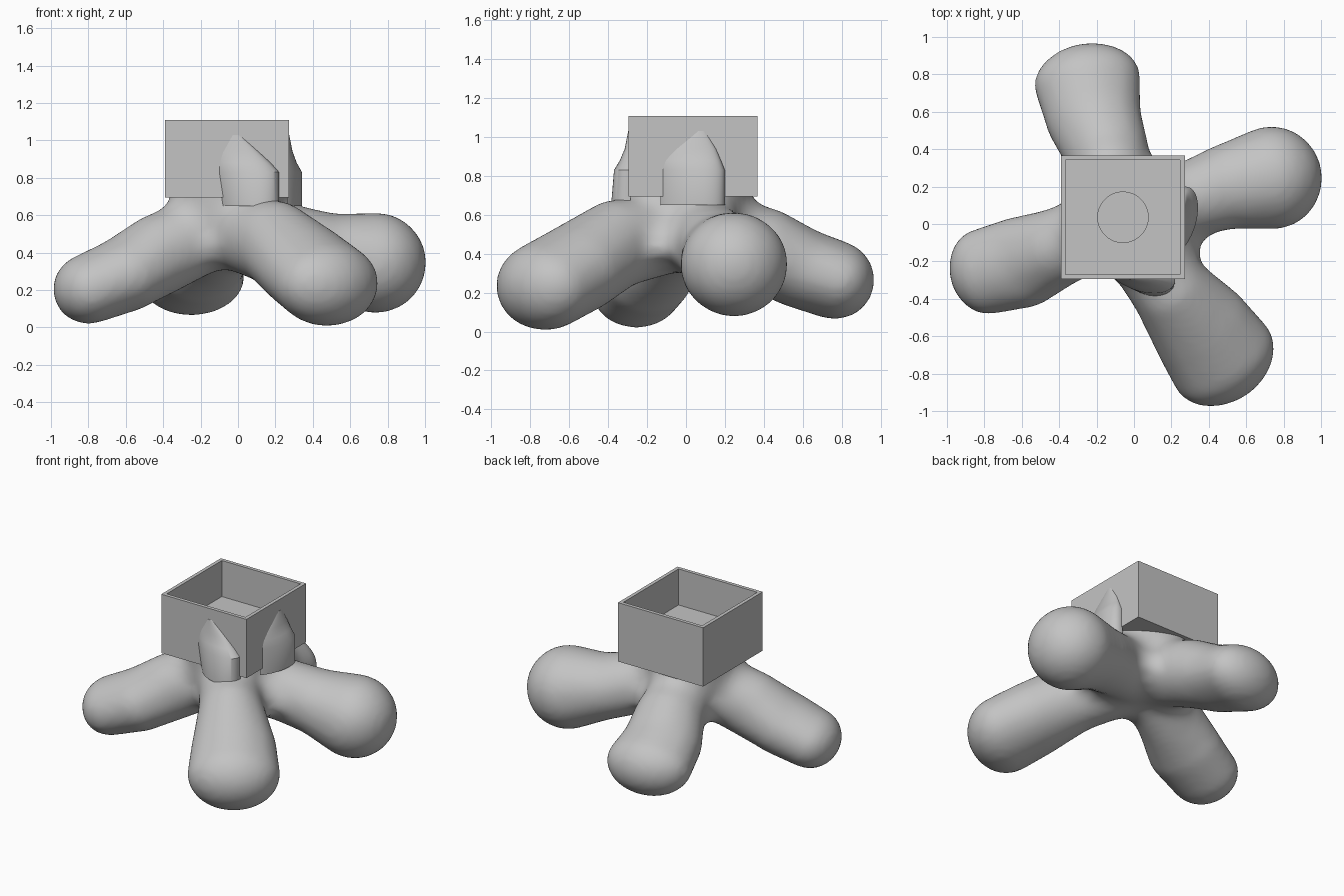
import bpy, bmesh, math
from mathutils import Matrix, Vector

cube = bpy.data.objects.get("Cube")
if cube:
    bpy.data.objects.remove(cube, do_unlink=True)

grey = bpy.data.materials.new("plain grey")
grey.use_nodes = True
grey.diffuse_color = (0.55, 0.55, 0.55, 1)
grey.node_tree.nodes["Principled BSDF"].inputs["Base Color"].default_value = (0.55, 0.55, 0.55, 1)


def make_object(name, bm):
    bmesh.ops.recalc_face_normals(bm, faces=bm.faces)
    mesh = bpy.data.meshes.new(name)
    bm.to_mesh(mesh)
    bm.free()
    mesh.materials.append(grey)
    obj = bpy.data.objects.new(name, mesh)
    bpy.context.collection.objects.link(obj)
    return obj


def activate(obj):
    bpy.ops.object.select_all(action='DESELECT')
    obj.select_set(True)
    bpy.context.view_layer.objects.active = obj


FILLET = .08            # the base is built this much too fat, then shrunk, to round its crooks
SWELL = FILLET + .01


def add_leg(bm, stations, steps=6):
    """Chain of ellipsoids; each station is x, y, z, half width, half height."""
    for a, b in zip(stations, stations[1:]):
        forward = (Vector(a[:3]) - Vector(b[:3])).normalized()
        side = Vector((0, 0, 1)).cross(forward).normalized()
        up = forward.cross(side)
        turn = Matrix((forward, side, up)).transposed().to_4x4()
        for i in range(steps + 1):
            x, y, z, w, h = [p + (q - p) * i / steps for p, q in zip(a, b)]
            size = Matrix.Diagonal((h + SWELL, w + SWELL, h + SWELL, 1))
            bmesh.ops.create_icosphere(bm, subdivisions=3, radius=1,
                                       matrix=Matrix.Translation((x, y, z)) @ turn @ size)


# Four club-shaped legs, from foot to hub
legs = [
    [(-.8, -.255, .205, .225, .18), (-.6, -.205, .285, .24, .195),
     (-.42, -.13, .39, .205, .21), (-.15, -.02, .52, .19, .2)],
    [(.475, -.725, .235, .29, .222), (.36, -.56, .325, .265, .225),
     (.2, -.36, .45, .205, .22), (-.02, -.05, .52, .19, .2)],
    [(.738, .247, .345, .27, .262), (.5, .2, .395, .22, .205),
     (.3, .13, .45, .195, .195), (0, .03, .52, .19, .2)],
    [(-.25, .765, .265, .28, .195), (-.22, .58, .33, .25, .2),
     (-.15, .4, .42, .22, .21), (-.08, .1, .52, .19, .2)],
]
bm = bmesh.new()
for leg in legs:
    add_leg(bm, leg)

# Flaring neck under the box
for low, high, r1, r2 in ((.48, .66, .2, .3), (.64, .78, .3, .3)):
    bmesh.ops.create_cone(bm, cap_ends=True, segments=48, radius1=r1 + FILLET, radius2=r2 + FILLET,
                          depth=high - low + 2 * FILLET,
                          matrix=Matrix.Translation((-.06, .02, (low + high) / 2)))
body = make_object("legged_base", bm)


def blend(name):
    remesh = body.modifiers.new(name + " remesh", 'REMESH')
    remesh.mode = 'VOXEL'
    remesh.voxel_size = 0.022
    remesh.use_smooth_shade = True
    smooth = body.modifiers.new(name + " smooth", 'SMOOTH')
    smooth.factor = 0.5
    smooth.iterations = 8


blend("Join")
shrink = body.modifiers.new("Shrink", 'DISPLACE')
shrink.direction = 'NORMAL'
shrink.mid_level = 0
shrink.strength = -FILLET
blend("Finish")
activate(body)
for name in [m.name for m in body.modifiers]:
    bpy.ops.object.modifier_apply(modifier=name)
bpy.ops.object.shade_smooth()

# Open square box
X0, X1, Y0, Y1, Z0, Z1 = -.39, .272, -.295, .367, .695, 1.108
FLOOR, WALL = .855, .025
centre = Vector(((X0 + X1) / 2, (Y0 + Y1) / 2, (Z0 + Z1) / 2))
bm = bmesh.new()
bmesh.ops.create_cube(bm, size=1, matrix=Matrix.Translation(centre)
                      @ Matrix.Diagonal((X1 - X0, Y1 - Y0, Z1 - Z0, 1)))
bm.normal_update()
top = max(bm.faces, key=lambda f: f.calc_center_median().z)
bmesh.ops.inset_region(bm, faces=[top], thickness=WALL, use_even_offset=True)
floor = bmesh.ops.extrude_face_region(bm, geom=[top])["geom"]
bmesh.ops.delete(bm, geom=[top], context='FACES_ONLY')
for v in floor:
    if isinstance(v, bmesh.types.BMVert):
        v.co.z = FLOOR
box = make_object("open_box", bm)

# Round recess in the box floor
bm = bmesh.new()
bmesh.ops.create_cone(bm, cap_ends=True, segments=64, radius1=.135, radius2=.135, depth=.1,
                      matrix=Matrix.Translation((centre.x, centre.y, FLOOR)))
cutter = make_object("recess_cutter", bm)
cutter.hide_render = True
cut = box.modifiers.new("Recess", 'BOOLEAN')
cut.operation = 'DIFFERENCE'
cut.solver = 'EXACT'
cut.object = cutter
activate(box)
bpy.ops.object.modifier_apply(modifier="Recess")
bpy.data.objects.remove(cutter, do_unlink=True)
bpy.ops.object.shade_smooth_by_angle(angle=math.radians(30))


def wall_bulge(name, rings, place, count=32):
    """Lopsided loft on a box wall, steep on one side; rings are z, peak, half width, depth."""
    bm = bmesh.new()
    loops = []
    for z, peak, half, depth in rings:
        row = []
        for i in range(count + 1):
            c = math.cos(math.pi * i / count)
            steep = c > 0
            out = depth * max(0, 1 - c * c) ** (0.35 if steep else 0.9)
            row.append(bm.verts.new(place(peak + half * c * (1 if steep else 2), out, z)))
        loops.append(row)
    for a, b in zip(loops, loops[1:]):
        for i in range(count):
            bm.faces.new((a[i], a[i + 1], b[i + 1], b[i]))
        bm.faces.new((a[count], a[0], b[0], b[count]))
    bm.faces.new(loops[0])
    bm.faces.new(loops[-1])
    obj = make_object(name, bm)
    activate(obj)
    bpy.ops.object.shade_smooth_by_angle(angle=math.radians(35))


# Tapering bulges on the front and left walls
INSET = .01
wall_bulge("front_bulge",
           [(.65, .12, .1, .1), (.83, .11, .11, .085), (.88, .08, .095, .055),
            (.94, .04, .07, .03), (1.03, -.01, .02, .012)],
           lambda s, out, z: (s, Y0 + INSET - out, z))
wall_bulge("left_bulge",
           [(.65, .09, .11, .08), (.83, .09, .11, .08), (.88, .08, .1, .052),
            (.94, .08, .075, .03), (1.03, .08, .02, .012)],
           lambda s, out, z: (X1 - INSET + out, s, z))
